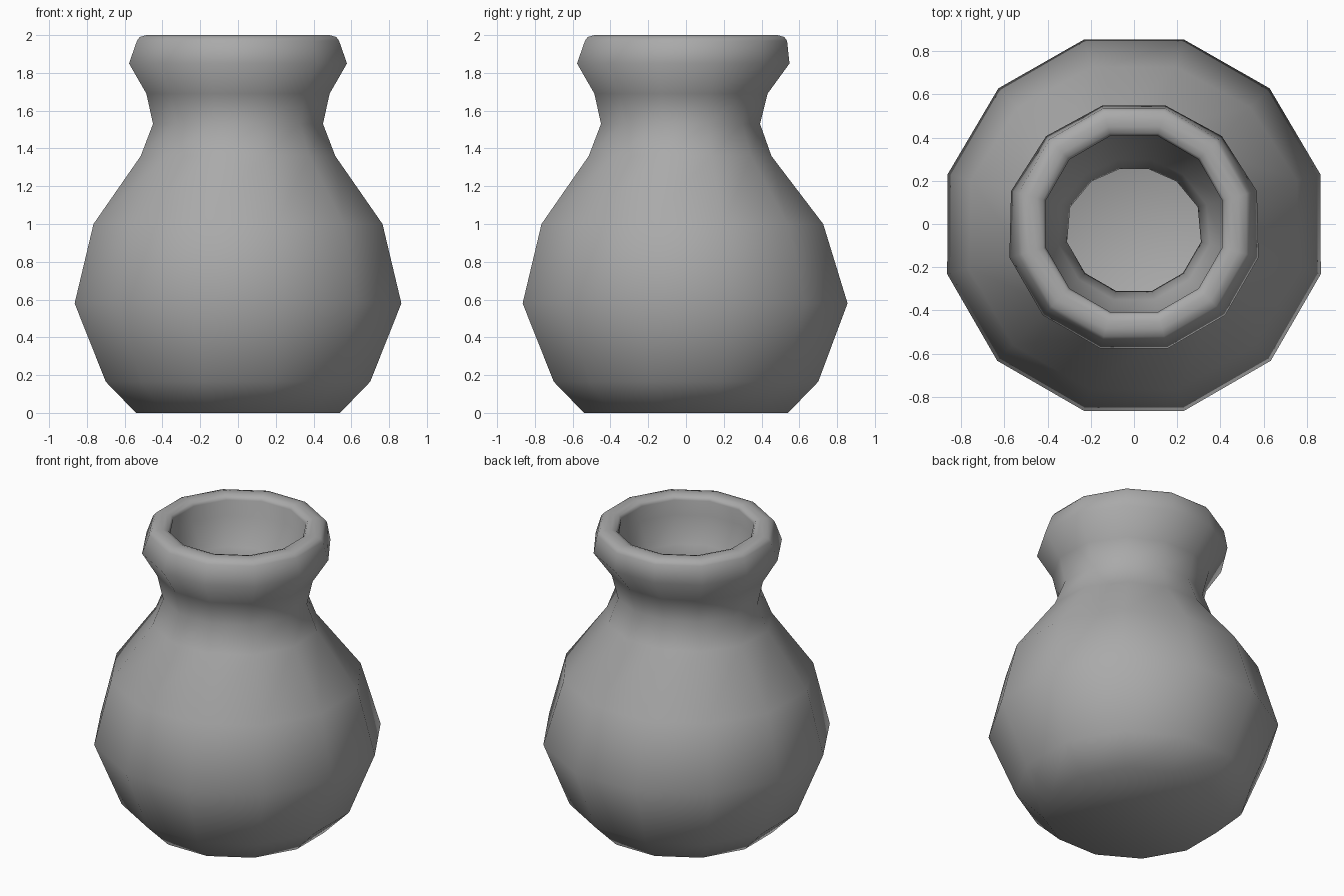
import bpy
import bmesh
from math import sin, cos, pi, radians

if "Cube" in bpy.data.objects:
    bpy.data.objects.remove(bpy.data.objects["Cube"])

SIDES = 12

# Half-width across flats, height, and depth of the dent in the back
OUTSIDE = [(0.54, 0, 0), (0.70, 0.165, 0), (0.865, 0.58, 0.01),
           (0.765, 1.0, 0.04), (0.515, 1.36, 0.065), (0.45, 1.53, 0.06),
           (0.485, 1.69, 0.055), (0.577, 1.85, 0.03), (0.535, 1.97, 0),
           (0.52, 1.99, 0), (0.485, 2.0, 0)]
INSIDE = [(0.45, 2.0, 0), (0.42, 1.99, 0), (0.408, 1.97, 0),
          (0.43, 1.86, 0.02), (0.35, 1.70, 0.055), (0.31, 1.53, 0.058),
          (0.39, 1.29, 0.06), (0.64, 0.94, 0.04), (0.72, 0.59, 0.01),
          (0.58, 0.24, 0), (0.48, 0.14, 0)]


def ring(bm, flat, z, dent):
    """One twelve-sided ring with flats facing the axes."""
    verts = []
    for i in range(SIDES):
        a = 2 * pi * (i + 0.5) / SIDES
        r = (flat - dent * max(0, sin(a))) / cos(pi / SIDES)
        verts.append(bm.verts.new((r * cos(a), r * sin(a), z)))
    return verts


# Clay wall turned from the profile, closed by a base and an inner floor
bm = bmesh.new()
rings = [ring(bm, *p) for p in OUTSIDE + INSIDE]
for low, high in zip(rings, rings[1:]):
    for i in range(SIDES):
        j = (i + 1) % SIDES
        bm.faces.new((low[i], low[j], high[j], high[i]))
bm.faces.new(rings[0][::-1])
bm.faces.new(rings[-1])
bmesh.ops.recalc_face_normals(bm, faces=bm.faces)
mesh = bpy.data.meshes.new("pot")
bm.to_mesh(mesh)
bm.free()

pot = bpy.data.objects.new("pot", mesh)
bpy.context.collection.objects.link(pot)

# Plain grey clay
grey = (0.4, 0.4, 0.4, 1)
clay = bpy.data.materials.new("grey clay")
clay.use_nodes = True
clay.diffuse_color = grey
clay.node_tree.nodes["Principled BSDF"].inputs["Base Color"].default_value = grey
mesh.materials.append(clay)

# Smooth wall, sharp foot
bpy.context.view_layer.objects.active = pot
pot.select_set(True)
bpy.ops.object.shade_smooth_by_angle(angle=radians(65))
